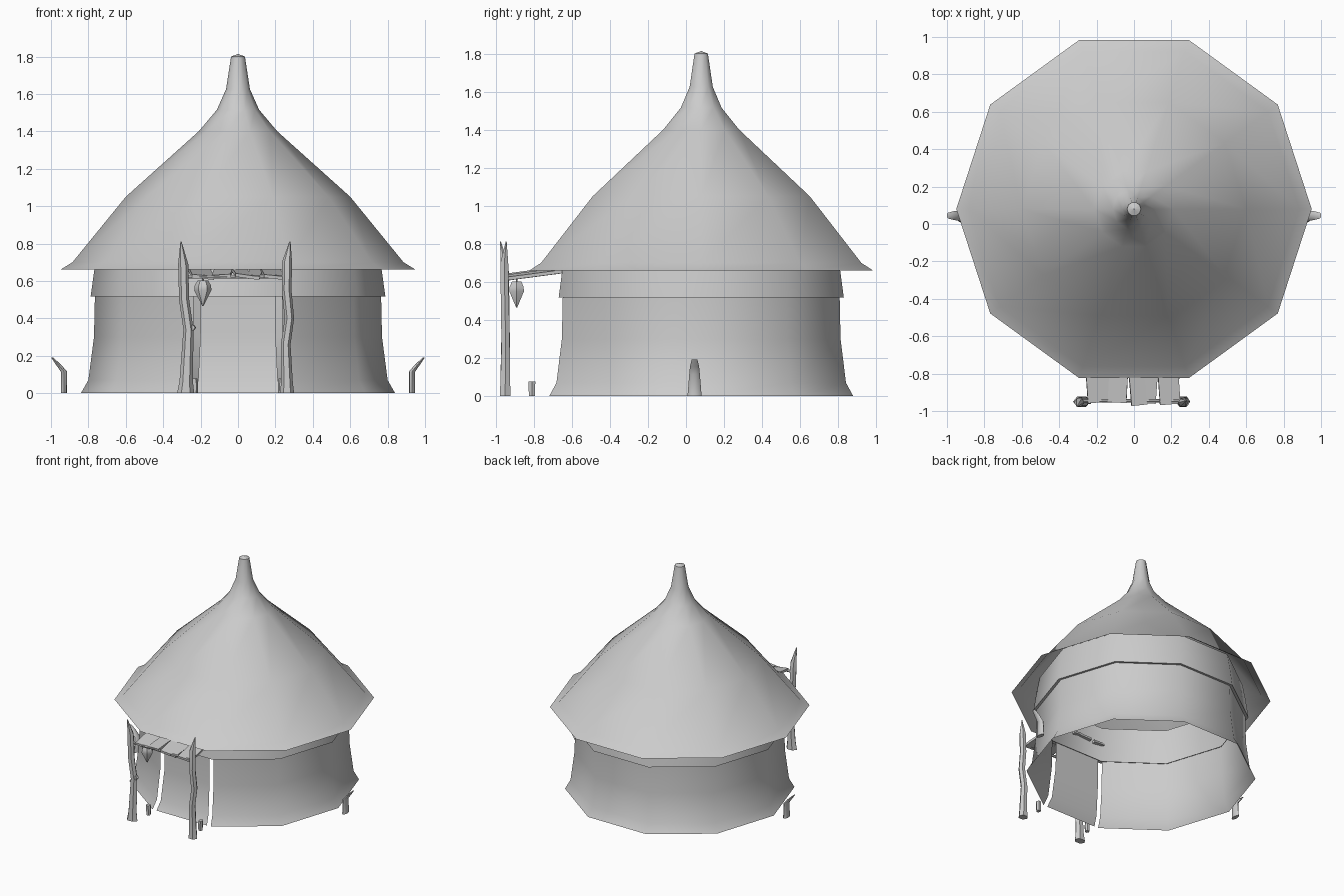
import bpy, bmesh, math
from mathutils import Matrix, Vector

CY = 0.08          # centre line of the hut in y
SIDES = 10

grey = bpy.data.materials.new("light_grey")
grey.diffuse_color = (0.6, 0.6, 0.6, 1)


def finish(name, bm, angle=50):
    me = bpy.data.meshes.new(name)
    bm.to_mesh(me)
    bm.free()
    me.materials.append(grey)
    for p in me.polygons:
        p.use_smooth = True
    me.set_sharp_from_angle(angle=math.radians(angle))
    ob = bpy.data.objects.new(name, me)
    bpy.context.collection.objects.link(ob)
    return ob


def tube(name, rings, n, skip=(), caps=True, angle=50):
    """Skin horizontal rings (x, y, z, rx, ry), listed from bottom to top."""
    bm = bmesh.new()
    loops = []
    for x, y, z, rx, ry in rings:
        loops.append([bm.verts.new((x + rx * math.cos(2 * math.pi * k / n),
                                    y + ry * math.sin(2 * math.pi * k / n), z))
                      for k in range(n)])
    for a, b in zip(loops, loops[1:]):
        for k in range(n):
            if k not in skip:
                j = (k + 1) % n
                bm.faces.new((a[k], a[j], b[j], b[k]))
    if caps:
        bm.faces.new(loops[0][::-1])
        bm.faces.new(loops[-1])
    loose = [v for v in bm.verts if not v.link_faces]
    bmesh.ops.delete(bm, geom=loose, context='VERTS')
    return finish(name, bm, angle)


def lathe(name, profile, skip=()):
    return tube(name, [(0, CY, z, r, r) for r, z in profile], SIDES, skip, caps=False)


# Roof: open thatched cone with flared eave and pointed finial
lathe("roof", [(0.95, 0.66), (0.885, 0.70), (0.60, 1.05), (0.21, 1.40),
               (0.113, 1.515), (0.064, 1.625), (0.037, 1.80), (0.002, 1.813)])

# Wall: ten sided, front side left open for the door
WALL = [(0.84, 0.0), (0.80, 0.07), (0.77, 0.30), (0.765, 0.525)]
lathe("wall", WALL, skip=(7,))

# Band under the eave with a small ledge
lathe("upper_band", [(0.762, 0.52), (0.788, 0.517), (0.768, 0.66), (0.745, 0.79)])

# Door panel filling most of the open side
bm = bmesh.new()
rows = []
for (r, z), hw in zip(WALL, (0.225, 0.213, 0.202, 0.20)):
    y = CY - 0.951 * r
    rows.append([bm.verts.new((s * hw, y, z)) for s in (-1, 1)])
for a, b in zip(rows, rows[1:]):
    bm.faces.new((a[0], a[1], b[1], b[0]))
finish("door", bm)

# Porch posts: crooked, sharpened at the top
tube("left_post", [(-0.28, -0.95, 0, 0.046, 0.033), (-0.277, -0.95, 0.06, 0.036, 0.03),
                   (-0.265, -0.948, 0.34, 0.027, 0.025), (-0.288, -0.95, 0.50, 0.027, 0.025),
                   (-0.293, -0.953, 0.69, 0.027, 0.024), (-0.305, -0.975, 0.812, 0.003, 0.003)], 6)
tube("right_post", [(0.262, -0.95, 0, 0.038, 0.033), (0.262, -0.95, 0.06, 0.031, 0.03),
                    (0.255, -0.948, 0.26, 0.026, 0.025), (0.275, -0.95, 0.40, 0.025, 0.025),
                    (0.26, -0.953, 0.55, 0.026, 0.024), (0.262, -0.955, 0.70, 0.027, 0.024),
                    (0.278, -0.945, 0.812, 0.003, 0.003)], 6)

# Small branch stub on the left post
tube("post_stub", [(-0.243, -0.95, 0.335, 0.008, 0.012), (-0.238, -0.95, 0.35, 0.014, 0.014),
                   (-0.243, -0.95, 0.365, 0.008, 0.012)], 6)

# Awning planks: (centre x, width, front y, height offset, roll, skew)
planks = [(-0.198, 0.12, -0.955, 0.000, 6, 4), (-0.082, 0.10, -0.955, 0.004, -3, -3),
          (0.014, 0.085, -0.97, 0.006, 8, 5), (0.092, 0.07, -0.96, -0.002, 5, -4),
          (0.182, 0.11, -0.965, 0.000, 6, 4)]
for i, (x, w, y0, dz, roll, skew) in enumerate(planks):
    length = -0.63 - y0
    m = (Matrix.Translation((x, y0 + length / 2, 0.642 + dz))
         @ Matrix.Rotation(math.radians(skew), 4, 'Z')
         @ Matrix.Rotation(math.radians(7.5), 4, 'X')
         @ Matrix.Rotation(math.radians(roll), 4, 'Y')
         @ Matrix.Diagonal((w, length, 0.018, 1)))
    bm = bmesh.new()
    bmesh.ops.create_cube(bm, size=1, matrix=m)
    finish("awning_plank_%d" % (i + 1), bm, 30)

# Crossbeam carrying the planks between the posts
bm = bmesh.new()
bmesh.ops.create_cone(bm, cap_ends=True, segments=6, radius1=0.01, radius2=0.01, depth=0.55,
                      matrix=Matrix.Translation((-0.015, -0.945, 0.622))
                      @ Matrix.Rotation(math.pi / 2, 4, 'Y'))
finish("crossbeam", bm)

# Hanging lantern with its cord
tube("lantern", [(-0.188, -0.89, 0.465, 0.003, 0.003), (-0.188, -0.89, 0.55, 0.046, 0.044),
                 (-0.188, -0.89, 0.575, 0.044, 0.042), (-0.188, -0.89, 0.603, 0.028, 0.028)],
     6, angle=30)
tube("lantern_cord", [(-0.188, -0.89, 0.60, 0.005, 0.005), (-0.188, -0.89, 0.635, 0.005, 0.005)], 6)

# Paired parts: path stubs by the door and bent tusks at the sides
for s, side in ((-1, "left"), (1, "right")):
    tube(side + "_door_stub", [(s * 0.232, -0.81, 0, 0.017, 0.018),
                               (s * 0.232, -0.81, 0.05, 0.019, 0.02),
                               (s * 0.235, -0.81, 0.078, 0.017, 0.021)], 6)
    tube(side + "_tusk", [(s * 0.93, 0.045, 0, 0.017, 0.037),
                          (s * 0.93, 0.045, 0.115, 0.017, 0.028),
                          (s * 0.962, 0.045, 0.155, 0.013, 0.024),
                          (s * 0.995, 0.045, 0.192, 0.005, 0.015)], 8, angle=60)
